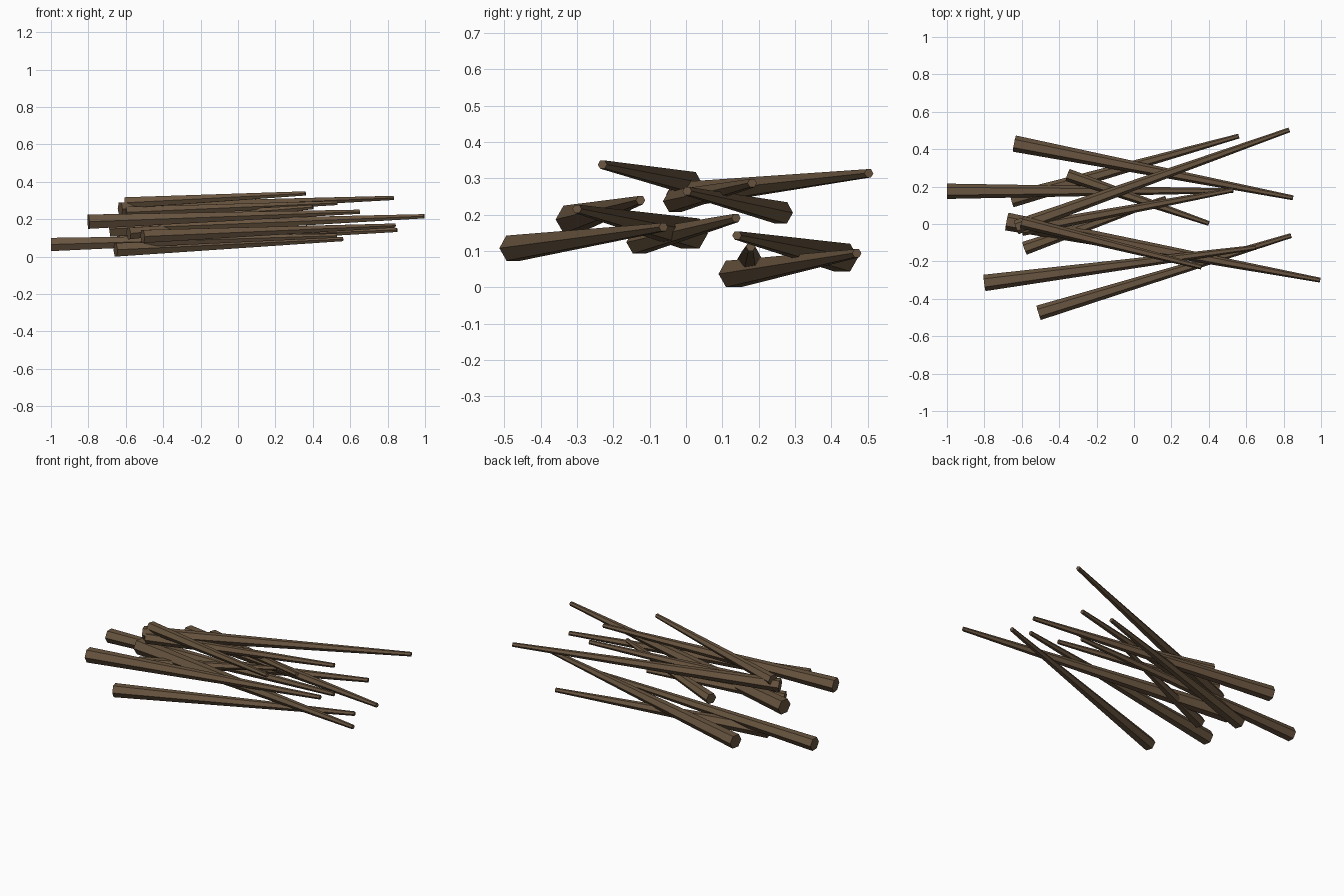
import bpy, bmesh, math
from mathutils import Vector

if "Cube" in bpy.data.objects:
    bpy.data.objects.remove(bpy.data.objects["Cube"])

wood = bpy.data.materials.new("bark_brown")
wood.diffuse_color = (0.14, 0.09, 0.05, 1)
wood.use_nodes = True
wood.node_tree.nodes["Principled BSDF"].inputs["Base Color"].default_value = wood.diffuse_color

THIN = 0.013


def stick(name, a, b, r):
    """Tapered six-sided twig from thick end a to thin end b, flat side up."""
    a, b = Vector(a), Vector(b)
    axis = (b - a).normalized()
    side = Vector((0, 0, 1)).cross(axis).normalized()
    up = axis.cross(side)
    bm = bmesh.new()
    rings = []
    for centre, rad in ((a, r), (b, THIN)):
        rings.append([bm.verts.new(centre + rad * (math.cos(t) * side + math.sin(t) * up))
                      for t in (i * math.tau / 6 for i in range(6))])
    for i in range(6):
        j = (i + 1) % 6
        bm.faces.new((rings[0][i], rings[0][j], rings[1][j], rings[1][i]))
    bm.faces.new(rings[0])
    bm.faces.new(rings[1])
    bmesh.ops.recalc_face_normals(bm, faces=bm.faces)
    me = bpy.data.meshes.new(name)
    bm.to_mesh(me)
    bm.free()
    me.materials.append(wood)
    bpy.context.collection.objects.link(bpy.data.objects.new(name, me))


# thick end, thin end, thick radius; lowest sticks first
sticks = [
    ((-0.655, 0.13, 0.037), (0.56, 0.47, 0.094), 0.042),
    ((-1.0, 0.175, 0.065), (0.53, 0.178, 0.112), 0.041),
    ((-0.64, 0.43, 0.082), (0.85, 0.14, 0.143), 0.044),
    ((-0.51, -0.475, 0.108), (0.84, -0.062, 0.166), 0.040),
    ((-0.585, -0.13, 0.124), (0.17, 0.138, 0.191), 0.036),
    ((-0.68, 0.013, 0.148), (0.995, -0.30, 0.216), 0.048),
    ((-0.80, -0.315, 0.187), (0.65, -0.125, 0.240), 0.044),
    ((-0.355, 0.262, 0.205), (0.40, 0.003, 0.265), 0.034),
    ((-0.60, -0.03, 0.237), (0.53, 0.182, 0.287), 0.034),
    ((-0.63, -0.018, 0.255), (0.83, 0.503, 0.314), 0.039),
    ((-0.60, 0.01, 0.288), (0.36, -0.23, 0.338), 0.034),
]
for n, (a, b, r) in enumerate(sticks, 1):
    stick(f"stick_{n:02d}", a, b, r)
